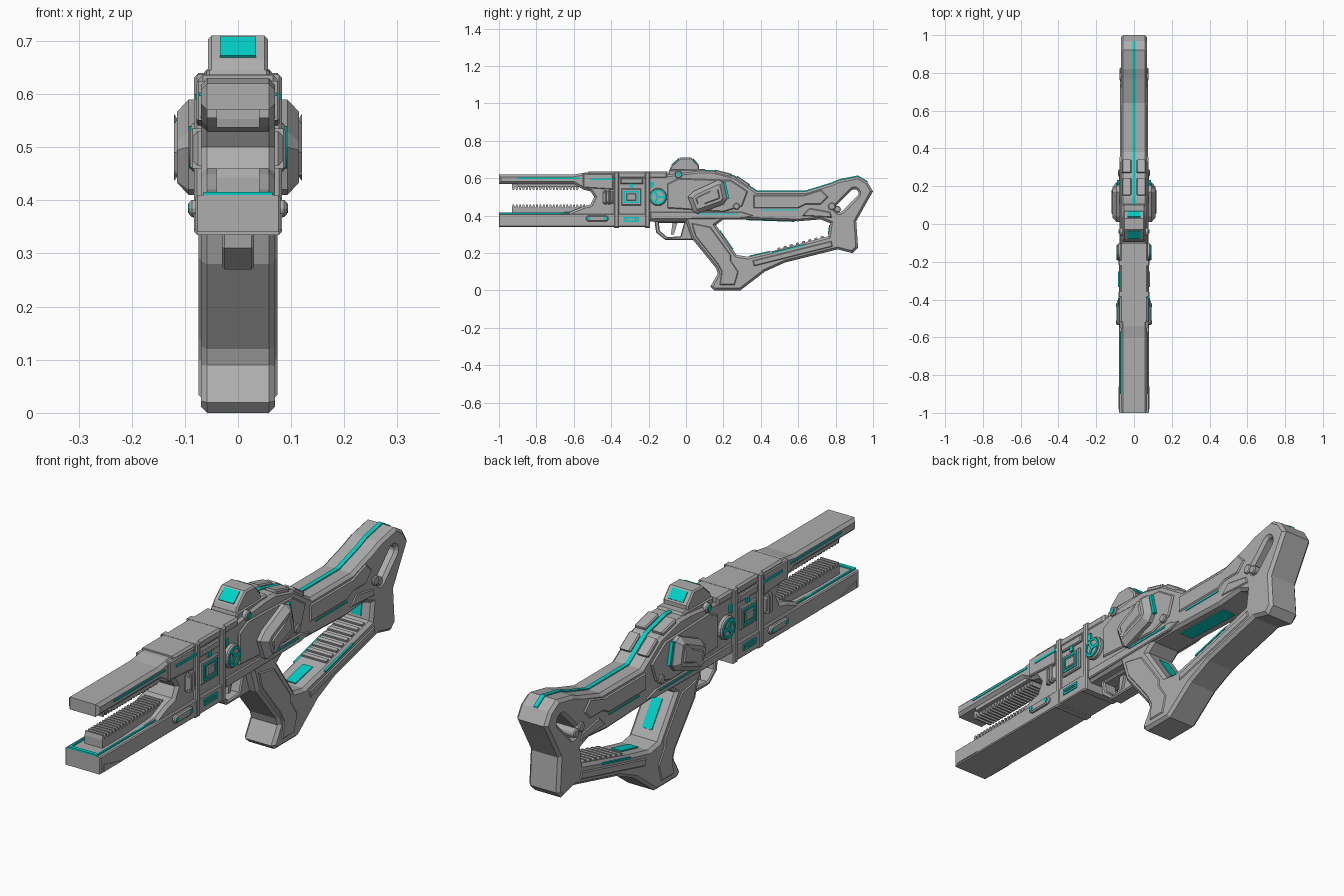
import bpy
import bmesh
from math import cos, sin, tau
from mathutils import Vector

default_cube = bpy.data.objects.get("Cube")
if default_cube:
    bpy.data.objects.remove(default_cube, do_unlink=True)


def make_material(name, red, green, blue):
    material = bpy.data.materials.new(name)
    material.use_nodes = True
    colour = (red, green, blue, 1)
    material.diffuse_color = colour
    material.node_tree.nodes["Principled BSDF"].inputs["Base Color"].default_value = colour
    return material


grey = make_material("metal grey", .42, .42, .42)
teal = make_material("glowing teal", 0, .64, .58)


# Outline helpers: every outline is a list of (y, z) points
def rect(y_min, z_min, y_max, z_max):
    return [(y_min, z_min), (y_max, z_min), (y_max, z_max), (y_min, z_max)]


def circle(y, z, radius, sides=20):
    angles = [tau * i / sides for i in range(sides)]
    return [(y + radius * cos(a), z + radius * sin(a)) for a in angles]


def strip(start, end, thickness):
    start, end = Vector(start), Vector(end)
    along = (end - start).normalized()
    across = Vector((-along.y, along.x)) * thickness / 2
    return [start - across, end - across, end + across, start + across]


def capsule(start, end, radius, steps=6):
    start, end = Vector(start), Vector(end)
    along = (end - start).normalized()
    across = Vector((-along.y, along.x))
    outline = []
    for centre, sign in ((end, 1), (start, -1)):
        for i in range(steps + 1):
            angle = tau / 2 * i / steps
            outline.append(centre + sign * radius * (along * sin(angle) - across * cos(angle)))
    return outline


def oriented(points, counter_clockwise):
    points = [Vector(p) for p in points]
    area = sum(a.cross(b) for a, b in zip(points, points[1:] + points[:1]))
    return points if (area > 0) == counter_clockwise else points[::-1]


def inset(points, distance):
    result = []
    for before, here, after in zip(points[-1:] + points[:-1], points, points[1:] + points[:1]):
        first, second = (here - before).normalized(), (after - here).normalized()
        n1, n2 = Vector((-first.y, first.x)), Vector((-second.y, second.x))
        result.append(here + (n1 + n2) * distance / max(1 + n1.dot(n2), .4))
    return result


def prism(name, loops, x_min, x_max, material, chamfer=0, mirror=False):
    """Extrude an outline (first loop) with optional holes along x."""
    bm = bmesh.new()
    rings = [(x_min, 0), (x_max, 0)]
    if chamfer:
        rings = [(x_min, chamfer), (x_min + chamfer, 0), (x_max - chamfer, 0), (x_max, chamfer)]
    for side in (1, -1) if mirror else (1,):
        caps = [[], []]
        for index, loop in enumerate(loops):
            points = oriented(loop, index == 0)
            rows = [[bm.verts.new((side * x, p.x, p.y)) for p in inset(points, depth)]
                    for x, depth in rings]
            for a, b in zip(rows, rows[1:]):
                for i in range(len(points)):
                    bm.faces.new((a[i - 1], a[i], b[i], b[i - 1]))
            for cap, row in zip(caps, (rows[0], rows[-1])):
                if len(loops) == 1:
                    bm.faces.new(row)
                cap += [bm.edges.get((row[i - 1], row[i])) for i in range(len(row))]
        if len(loops) > 1:
            for cap in caps:
                bmesh.ops.triangle_fill(bm, edges=cap, use_beauty=True, normal=(1, 0, 0))
    bmesh.ops.recalc_face_normals(bm, faces=bm.faces)
    mesh = bpy.data.meshes.new(name)
    bm.to_mesh(mesh)
    bm.free()
    mesh.materials.append(material)
    obj = bpy.data.objects.new(name, mesh)
    bpy.context.collection.objects.link(obj)
    return obj


def centred(name, loops, half_width, material, chamfer=0):
    return prism(name, loops, -half_width, half_width, material, chamfer)


def sides(name, loops, x_max, material, chamfer=0, x_min=.05):
    return prism(name, loops, x_min, x_max, material, chamfer, mirror=True)


# Main frame: forked barrel, receiver, stock loop and grip in one silhouette
spine = [(.07, .64), (.14, .64), (.26, .61), (.35, .55), (.38, .53), (.64, .53),
         (.77, .57), (.82, .59), (.92, .61), (.97, .58)]
barrel_top = [(-1, .57), (-1, .62), (-.6, .62), (-.54, .63), (-.22, .63), (-.1, .62)]
stock_rear = [(1, .53), (.96, .46), (.91, .37), (.92, .23), (.89, .2), (.81, .22)]
grip = [(.53, .15), (.42, .1), (.29, 0), (.15, 0), (.13, .02), (.17, .09), (.16, .12),
        (.03, .28), (0, .37)]
fork = [(-.2, .37), (-.2, .34), (-.98, .34), (-.98, .4), (-.62, .42), (-.55, .45),
        (-.51, .46), (-.49, .5), (-.51, .53), (-.55, .54), (-.6, .57)]
hand_opening = [(.16, .35), (.27, .19), (.33, .18), (.46, .21), (.76, .29), (.77, .36),
                (.72, .38), (.6, .37), (.3, .38), (.2, .38)]
stock_slot = capsule((.82, .44), (.9, .52), .022)
centred("main_frame", [barrel_top + spine + stock_rear + grip + fork, hand_opening, stock_slot],
        .07, grey, .012)
centred("spine_stripe", [[(y, z + .005) for y, z in spine] + [(y, z - .01) for y, z in spine[::-1]]],
        .009, teal)

# Lower barrel shell and its trim
centred("lower_barrel", [rect(-1, .34, -.2, .41)], .08, grey, .004)
centred("muzzle_trim", [rect(-1, .408, -.985, .416)], .065, teal)
sides("lower_barrel_stripe", [rect(-.985, .4, -.62, .416)], .065, teal, x_min=.058)
sides("lower_barrel_capsule", [capsule((-.52, .385), (-.43, .385), .016)], .092, grey, .005)
for y in (-.52, -.43):
    sides("capsule_light", [circle(y, .385, .009, 8)], .094, teal)
sides("muzzle_wedge", [[(-.98, .345), (-.98, .375), (-.86, .345)]], .083, grey)


# Toothed racks inside the fork
def rack(name, base, root, tip, y_end, pitch=.018):
    outline = [(y_end, base), (-.93, base)]
    for i in range(int((y_end + .93) / pitch)):
        y = -.93 + i * pitch
        outline += [(y, root), (y + pitch * .2, tip), (y + pitch * .6, tip), (y + pitch * .8, root)]
    centred(name, [outline], .04, grey)


rack("upper_rack", .575, .553, .537, -.56)
rack("lower_rack", .4, .443, .46, -.53)
sides("rack_rail", [rect(-.9, .555, -.56, .58)], .058, grey, x_min=.03)
sides("upper_barrel_stripe", [rect(-.9, .596, -.57, .603)], .073, teal)

# Receiver bands, plates and lights
for y in (-.385, -.22):
    centred("receiver_band", [rect(y, .335, y + .028, .637)], .083, grey, .006)
centred("receiver_top_plate", [rect(-.52, .6, -.1, .636)], .074, grey, .008)
sides("receiver_front_plate", [[(-.55, .55), (-.55, .625), (-.39, .625), (-.39, .54)]], .078, grey, .004)
sides("front_plate_stripe", [rect(-.51, .59, -.38, .6)], .081, teal)
sides("bolt_housing", [rect(-.445, .465, -.385, .53)], .085, grey, .01)
for y in (-.435, -.415):
    sides("housing_ring", [rect(y, .46, y + .01, .535)], .09, grey, .004)
for low, high in ((.455, .545), (.355, .405)):
    frame = rect(-.345, low, -.24, high)
    window = inset(oriented(frame, True), .012)
    sides("window_rim", [frame], .08, grey, .004)
    sides("window_light", [window, inset(window, .008)], .084, teal)
    sides("window_panel", [inset(window, .014)], .085, grey, .003)
for y in (-.3, -.19):
    sides("receiver_light", [rect(y, .55, y + .018, .58)], .078, teal)
sides("receiver_clip", [rect(-.35, .57, -.23, .6)], .08, grey, .004)

# Round side hub with three spokes
hub = Vector((-.15, .5))
sides("hub", [circle(*hub, .047)], .088, grey, .005)
sides("hub_ring", [circle(*hub, .04), circle(*hub, .031)], .092, teal)
for i in range(3):
    tip = hub + Vector((cos(tau * i / 3), sin(tau * i / 3))) * .036
    sides("hub_spoke", [strip(hub, tip, .012)], .092, teal)

# Receiver side plating and the tilted pods
sides("receiver_panel", [[(-.1, .44), (-.1, .57), (-.04, .6), (.24, .59), (.33, .53), (.3, .45),
                          (.2, .42)]], .077, grey, .005)
sides("receiver_rail", [[(-.19, .38), (-.19, .42), (.3, .42), (.36, .4), (.3, .385)]], .076, grey, .004)
sides("rail_stripe", [rect(.06, .405, .28, .411)], .079, teal)
pod = oriented([(.01, .5), (.04, .53), (.17, .59), (.2, .58), (.22, .49), (.2, .46), (.06, .41),
                (.04, .42)], True)
sides("pod", [pod], .115, grey, .022)
sides("pod_cover", [inset(pod, .035)], .12, grey, .006)
sides("pod_light", [strip((.205, .58), (.226, .49), .012)], .09, teal)
sides("pivot_bolt", [circle(.27, .45, .018, 12)], .084, grey, .004)

# Sight with sloping screens front and back
centred("sight_base", [[(-.1, .6), (-.09, .645), (.1, .65), (.13, .6)]], .06, grey, .006)
centred("sight", [[(-.09, .64), (-.08, .665), (-.03, .71), (.03, .71), (.07, .665), (.07, .64)]],
        .056, grey, .006)
centred("front_screen", [strip((-.076, .67), (-.036, .705), .008)], .034, teal)
centred("rear_screen", [strip((.036, .704), (.065, .671), .008)], .034, teal)
sides("sight_knob", [circle(-.04, .62, .02, 12)], .078, grey, .004)
sides("sight_knob_light", [circle(-.04, .62, .011, 12)], .081, teal)

# Armour steps behind the sight
for start, end in zip(spine[1:3], spine[2:4]):
    start, end = Vector(start), Vector(end)
    plate = strip(start.lerp(end, .1), start.lerp(end, .85), .02)
    sides("rear_cover_plate", [plate], .064, grey, .005, x_min=.014)

# Trigger guard and trigger
centred("trigger_guard", [[(-.17, .38), (-.16, .31), (-.11, .27), (.05, .27), (.04, .38)],
                          [(-.145, .36), (-.14, .32), (-.1, .285), (-.03, .29), (-.01, .36)]],
        .03, grey, .005)
centred("trigger", [[(-.07, .38), (-.08, .3), (-.065, .3), (-.04, .38)]], .012, grey)

# Grip and stock overlays
sides("grip_panel", [[(.03, .36), (.05, .29), (.17, .14), (.19, .1), (.18, .03), (.26, .03), (.28, .1),
                      (.24, .16), (.24, .19), (.13, .34)]], .074, grey, .004)
sides("stock_panel", [[(.36, .44), (.36, .51), (.63, .51), (.72, .54), (.76, .5), (.72, .46), (.64, .46),
                       (.6, .44)]], .075, grey, .005)
sides("stock_lower_panel", [[(.62, .4), (.66, .44), (.77, .42), (.78, .39)]], .074, grey, .004)
sides("stock_stripe", [rect(.4, .428, .6, .434)], .073, teal)
sides("strut_panel", [strip((.36, .145), (.78, .25), .03)], .074, grey, .004)
sides("strut_light", [strip((.46, .2), (.64, .245), .007)], .073, teal)
centred("stock_bolt", [circle(.81, .435, .018, 12)], .076, grey, .004)
sides("stock_bolt_cap", [circle(.78, .45, .02, 12)], .078, grey, .004)

# Ribs and lights facing into the hand opening
strut_start, strut_end = Vector((.46, .21)), Vector((.76, .29))
for i in range(8):
    foot = strut_start.lerp(strut_end, .1 + i * .11)
    centred("strut_rib", [strip(foot, foot + Vector((.015, .004)), .018)], .055, grey)
centred("strut_floor_light", [strip((.34, .183), (.45, .208), .008)], .022, teal)
centred("grip_back_light", [strip((.18, .32), (.25, .22), .008)], .022, teal)
centred("opening_rear_light", [strip((.762, .3), (.769, .35), .008)], .022, teal)
centred("opening_roof_light", [strip((.32, .379), (.58, .37), .006)], .03, teal)
